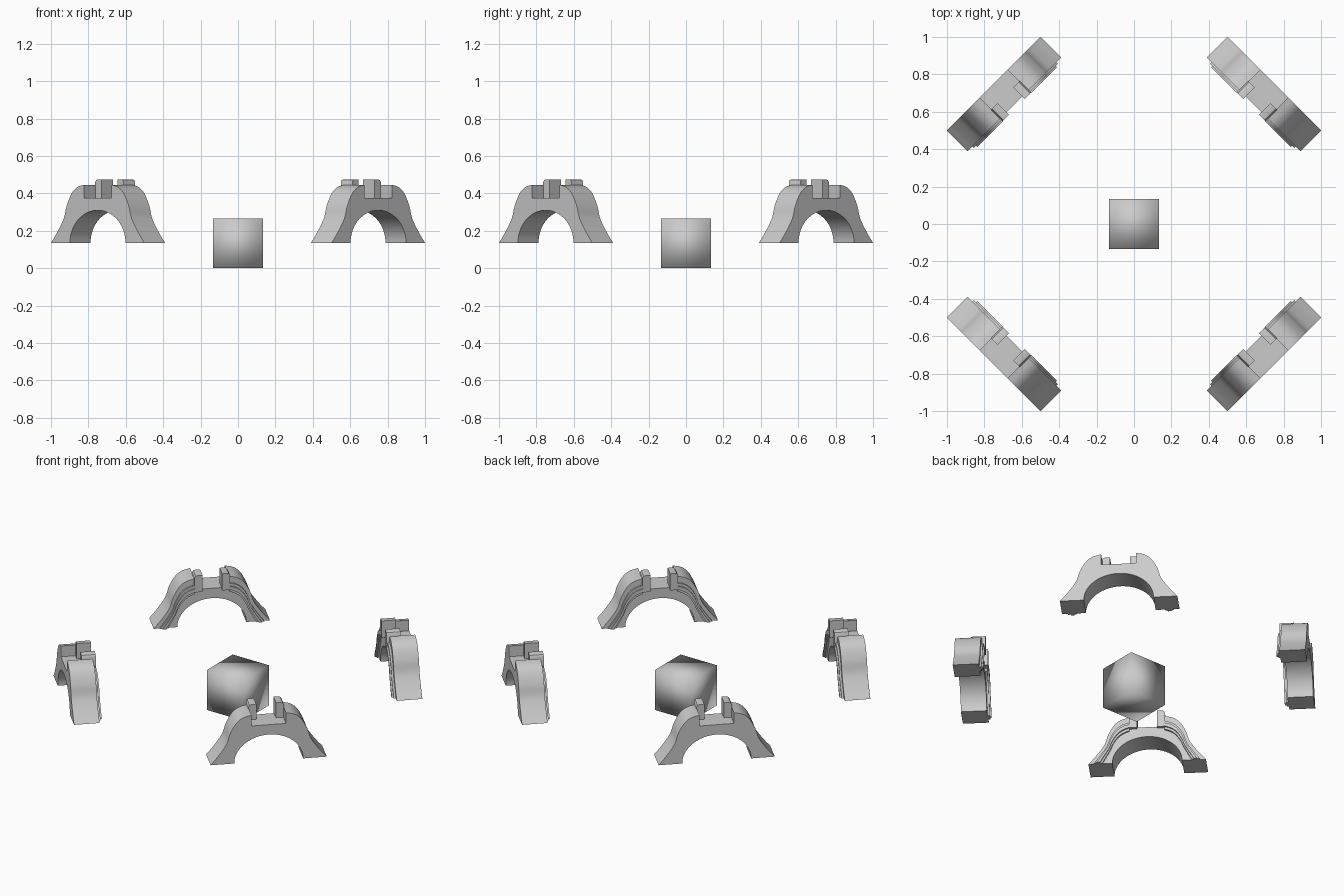
import bpy, bmesh
from math import sin, cos, pi
from mathutils import Vector, Matrix

if "Cube" in bpy.data.objects:
    bpy.data.objects.remove(bpy.data.objects["Cube"])

BASE = 0.135          # underside of the feet
R_IN, R_OUT = 0.905, 1.061   # radial position of inner and outer faces
STEPS = 4

# half of the flared outer outline (sideways, up), foot to crown
KEYS = [Vector(p) for p in [(.354, BASE), (.308, .19), (.257, .265),
        (.234, .335), (.197, .40), (.155, .433), (.105, .446)]]


def smooth_path(keys, n):
    pts = [keys[0] * 2 - keys[1]] + keys + [keys[-1] * 2 - keys[-2]]
    out = []
    for i in range(1, len(pts) - 2):
        a, b, c, d = pts[i - 1:i + 3]
        for k in range(n):
            t = k / n
            out.append(.5 * (2 * b + (c - a) * t + (2 * a - 5 * b + 4 * c - d) * t * t
                             + (3 * b - a - 3 * c + d) * t ** 3))
    return out + [keys[-1]]


OUTER = smooth_path(KEYS, STEPS)


def opening(angle):
    return Vector((.21 * cos(angle), BASE + .175 * sin(angle)))


def between(f):
    """Curve a fraction f of the way from the outer outline to the opening."""
    n = len(OUTER) - 1
    return [p.lerp(opening(i / n * pi / 3), f) for i, p in enumerate(OUTER)]


def mirrored(pts):
    return [Vector((-p.x, p.y)) for p in pts]


def prism_mesh(name, outlines, y0, y1):
    bm = bmesh.new()
    for pts in outlines:
        a = [bm.verts.new((p[0], y0, p[1])) for p in pts]
        b = [bm.verts.new((p[0], y1, p[1])) for p in pts]
        bm.faces.new(a)
        bm.faces.new(b[::-1])
        for i in range(len(pts)):
            j = (i + 1) % len(pts)
            bm.faces.new((a[i], b[i], b[j], a[j]))
    bmesh.ops.recalc_face_normals(bm, faces=bm.faces)
    me = bpy.data.meshes.new(name)
    bm.to_mesh(me)
    bm.free()
    return me


def strip(f0, f1):
    half = between(f0) + between(f1)[::-1]
    return [half, mirrored(half)]


# arch body with a square notch in its crown
notch = [(.105, .375), (-.105, .375)]
inner = [opening(pi - pi * i / 32) for i in range(33)]
body = OUTER + [Vector(p) for p in notch] + mirrored(OUTER)[::-1] + inner

# posts either side of the notch, rounded on the outer top corner
post = [Vector(p) for p in [(.06, .365), (.06, .475), (.09, .475), (.101, .471),
                            (.108, .46), (.108, .365)]]

parts = {
    "arch_body": prism_mesh("arch_body", [body], R_IN, R_OUT),
    "wide_moulding": prism_mesh("wide_moulding", strip(.25, .6), R_IN - .012, R_IN + .01),
    "narrow_moulding": prism_mesh("narrow_moulding", strip(.36, .5), R_IN - .022, R_IN + .01),
    "notch_post": prism_mesh("notch_post", [post, mirrored(post)], R_IN - .02, .972),
}

# four arches round the centre, on the diagonals
for k in range(4):
    for name, me in parts.items():
        ob = bpy.data.objects.new(f"{name}_{k + 1}", me)
        ob.matrix_world = Matrix.Rotation(pi / 4 + k * pi / 2, 4, 'Z')
        bpy.context.collection.objects.link(ob)
        bpy.ops.object.select_all(action='DESELECT')
        ob.select_set(True)
        bpy.context.view_layer.objects.active = ob
        if k == 0:
            bpy.ops.object.shade_smooth_by_angle(angle=.6)

# centre cube
bpy.ops.mesh.primitive_cube_add(size=.266, location=(0, 0, .133))
cube = bpy.context.object
cube.name = "centre_cube"
bpy.ops.object.shade_smooth()
